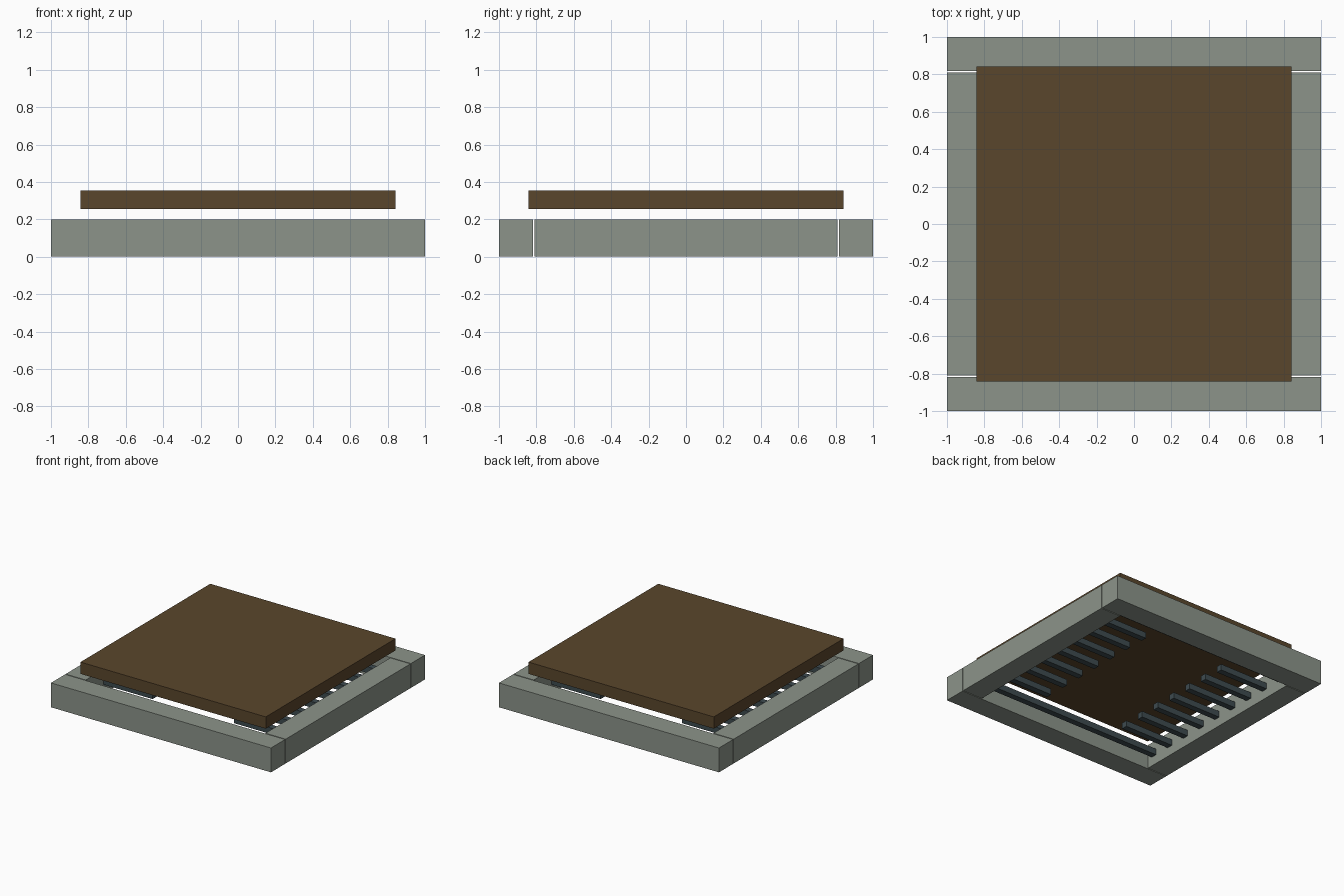
import bpy

if "Cube" in bpy.data.objects:
    bpy.data.objects.remove(bpy.data.objects["Cube"])


def material(name, rgb):
    m = bpy.data.materials.new(name)
    m.diffuse_color = (*rgb, 1.0)
    m.use_nodes = True
    m.node_tree.nodes["Principled BSDF"].inputs["Base Color"].default_value = m.diffuse_color
    return m


STONE = material("grey_stone", (0.262, 0.296, 0.254))
WOOD = material("brown_wood", (0.102, 0.061, 0.025))
IRON = material("dark_iron", (0.048, 0.070, 0.078))


def box(name, lo, hi, mat):
    """Axis-aligned box between two corners."""
    bpy.ops.mesh.primitive_cube_add(
        size=1, location=[(a + b) / 2 for a, b in zip(lo, hi)])
    ob = bpy.context.object
    ob.name = name
    ob.scale = [b - a for a, b in zip(lo, hi)]
    bpy.ops.object.transform_apply(location=False, rotation=False, scale=True)
    ob.data.materials.append(mat)
    return ob


INNER = 0.817   # inside edge of the frame
SIDE_END = 0.81  # side rails stop just short, leaving a thin seam

# Frame rails: full-width front and back, side rails between them
box("front_rail", (-1, -1, 0), (1, -INNER, 0.2), STONE)
box("back_rail", (-1, INNER, 0), (1, 1, 0.2), STONE)
box("left_rail", (-1, -SIDE_END, 0), (-INNER, SIDE_END, 0.2), STONE)
box("right_rail", (INNER, -SIDE_END, 0), (1, SIDE_END, 0.2), STONE)

# Grate: whole bars at the front and back, interrupted bars between
HALF, Z0, Z1, GAP = 0.025, 0.075, 0.125, 0.37
for k in range(-4, 5):
    y = k * 0.185
    if abs(k) == 4:
        box(f"whole_bar_{k + 5}", (-0.83, y - HALF, Z0), (0.83, y + HALF, Z1), IRON)
    else:
        box(f"left_bar_{k + 5}", (-0.83, y - HALF, Z0), (-GAP, y + HALF, Z1), IRON)
        box(f"right_bar_{k + 5}", (GAP, y - HALF, Z0), (0.83, y + HALF, Z1), IRON)

# Raised cover slab
box("cover_slab", (-0.842, -0.842, 0.256), (0.842, 0.842, 0.353), WOOD)
